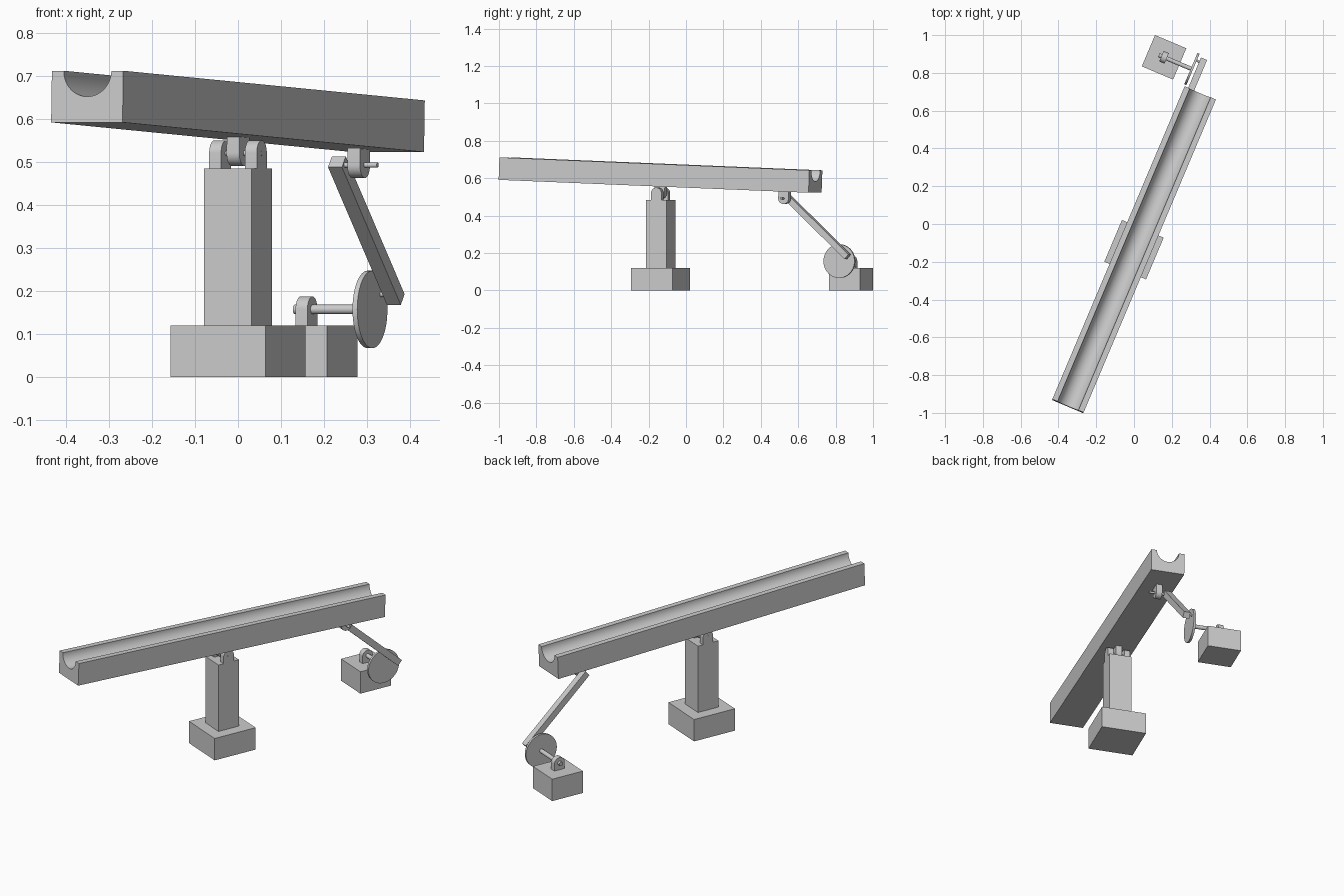
import bpy, bmesh
from math import pi, sin, cos, atan2, hypot
from mathutils import Matrix, Vector

if "Cube" in bpy.data.objects:
    bpy.data.objects.remove(bpy.data.objects["Cube"])

# Local frame: X across the beam, Y along it; the whole machine is turned 0.4 rad
FRAME = Matrix.Translation((0, -0.136, 0)) @ Matrix.Rotation(-0.4, 4, 'Z')
PIVOT_Z = 0.52
TILT = FRAME @ Matrix.Translation((0, 0, PIVOT_Z)) @ Matrix.Rotation(-0.0383, 4, 'X')


def finish(name, bm, matrix):
    bmesh.ops.recalc_face_normals(bm, faces=bm.faces[:])
    bm.transform(matrix)
    mesh = bpy.data.meshes.new(name)
    bm.to_mesh(mesh)
    bm.free()
    obj = bpy.data.objects.new(name, mesh)
    bpy.context.collection.objects.link(obj)
    bpy.ops.object.select_all(action='DESELECT')
    obj.select_set(True)
    bpy.context.view_layer.objects.active = obj
    bpy.ops.object.shade_smooth_by_angle(angle=0.6)
    return obj


def prism(name, points, offset, matrix=FRAME):
    """Extrude a closed 3D outline by an offset vector."""
    bm = bmesh.new()
    face = bm.faces.new([bm.verts.new(p) for p in points])
    ext = bmesh.ops.extrude_face_region(bm, geom=[face])
    moved = [g for g in ext['geom'] if isinstance(g, bmesh.types.BMVert)]
    bmesh.ops.translate(bm, vec=Vector(offset), verts=moved)
    return finish(name, bm, matrix)


def box(name, centre, size, matrix=FRAME):
    bm = bmesh.new()
    bmesh.ops.create_cube(bm, size=1)
    bmesh.ops.scale(bm, vec=size, verts=bm.verts[:])
    return finish(name, bm, matrix @ Matrix.Translation(centre))


def rod(name, x0, x1, y, z, radius, matrix=FRAME, segments=32):
    """Cylinder whose axis runs across the beam."""
    bm = bmesh.new()
    bmesh.ops.create_cone(bm, cap_ends=True, segments=segments,
                          radius1=radius, radius2=radius, depth=x1 - x0)
    place = Matrix.Translation(((x0 + x1) / 2, y, z)) @ Matrix.Rotation(pi / 2, 4, 'Y')
    return finish(name, bm, matrix @ place)


def lug(name, x, width, y, z, root_z, matrix=FRAME, r=0.03):
    """Round-ended ear; straight sides run from the arc centre z to root_z."""
    s = 1 if z > root_z else -1
    arc = [(x - width / 2, y + r * cos(pi * i / 24), z + s * r * sin(pi * i / 24))
           for i in range(25)]
    root = [(x - width / 2, y - r, root_z), (x - width / 2, y + r, root_z)]
    return prism(name, arc + root, (width, 0, 0), matrix)


# Central stand with clevis ears
box("stand_base", (0, 0, 0.06), (0.24, 0.24, 0.12))
box("stand_post", (0, 0, 0.302), (0.12, 0.12, 0.364))
for side, x in (("left", -0.045), ("right", 0.045)):
    lug("post_ear_" + side, x, 0.03, 0, PIVOT_Z, 0.484)
rod("pivot_pin", -0.0605, 0.0605, 0, PIVOT_Z, 0.006)

# Tilting beam with half-round trough
bottom, top, half, end = 0.037, 0.157, 0.09, 0.9
groove = [(0.06 * cos(pi * i / 32), -0.06 * sin(pi * i / 32)) for i in range(33)]
outline = [(-half, bottom), (half, bottom), (half, top)]
outline += [(x, top + z) for x, z in groove] + [(-half, top)]
prism("trough_beam", [(x, -end - 0.004, z) for x, z in outline], (0, 2 * end, 0), TILT)

# Lugs under the beam, tilting with it
lug("beam_pivot_lug", 0, 0.032, 0, 0, 0.04, TILT)
lug("beam_link_lug", 0, 0.032, 0.72, 0, 0.04, TILT)
rod("link_pin", -0.05, 0.048, 0.72, 0, 0.006, TILT)

# Connecting bar from the beam lug to the crank disc
(y0, z0), (y1, z1) = (0.713, 0.5), (1.064, 0.18)
slope = Matrix.Translation((-0.052, (y0 + y1) / 2, (z0 + z1) / 2)) \
    @ Matrix.Rotation(atan2(z1 - z0, y1 - y0), 4, 'X')
box("connecting_bar", (0, 0, 0), (0.035, hypot(y1 - y0, z1 - z0), 0.034), FRAME @ slope)

# Crank disc, crank pin and drive shaft
rod("crank_disc", -0.096, -0.084, 1.0, 0.157, 0.09, segments=64)
rod("crank_pin", -0.09, -0.05, 1.051, 0.192, 0.006)
rod("drive_shaft", -0.28, -0.09, 1.0, 0.157, 0.011)

# Drive block and its shaft bearing
box("drive_block", (-0.25, 1.0, 0.06), (0.18, 0.18, 0.12))
lug("shaft_bearing", -0.25, 0.03, 1.0, 0.157, 0.118)
